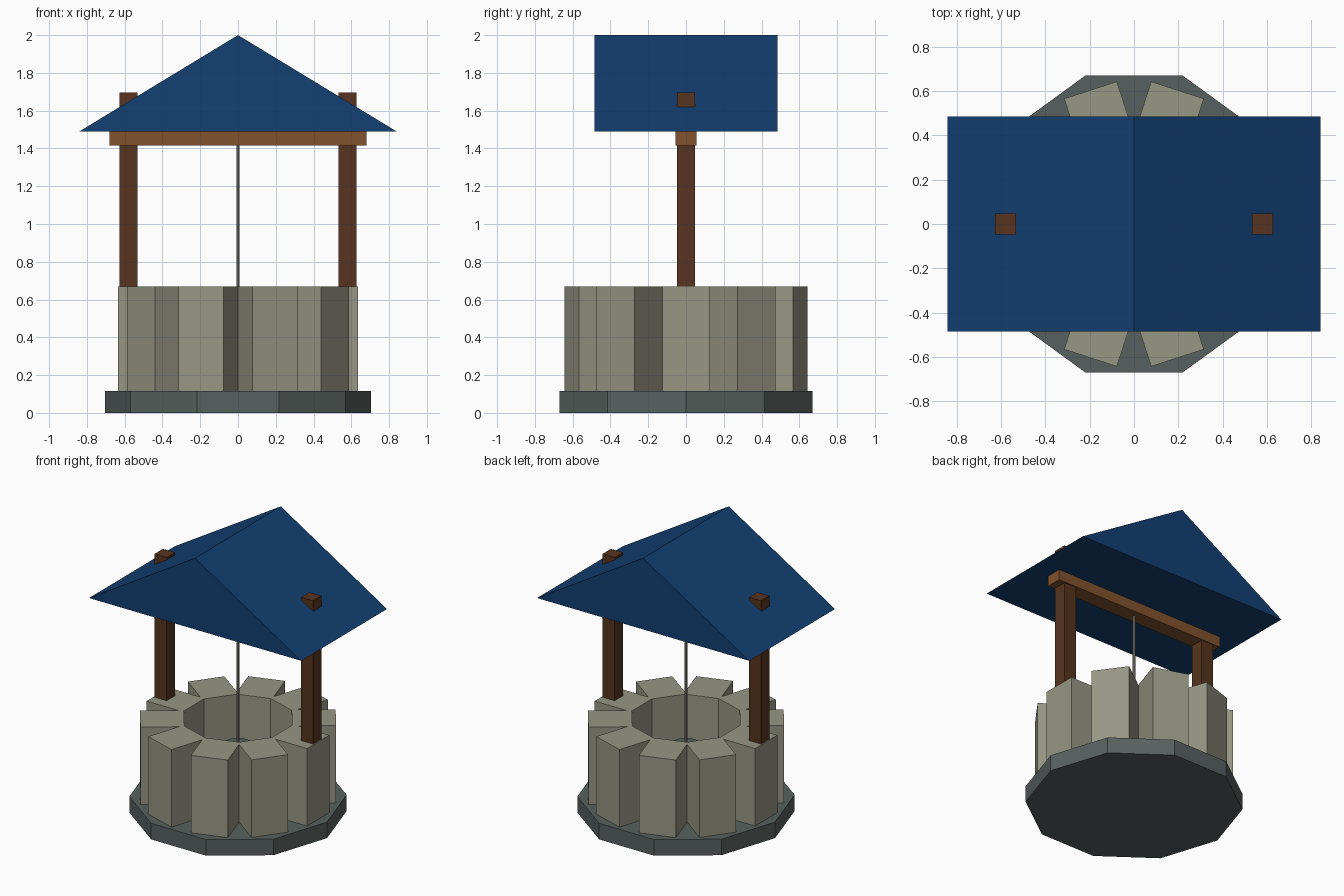
import bpy, math
from mathutils import Matrix

if "Cube" in bpy.data.objects:
    bpy.data.objects.remove(bpy.data.objects["Cube"])


def material(name, rgb):
    m = bpy.data.materials.new(name)
    m.diffuse_color = (*rgb, 1)
    m.use_nodes = True
    m.node_tree.nodes["Principled BSDF"].inputs["Base Color"].default_value = m.diffuse_color
    return m


SLATE = material("slate", (0.095, 0.12, 0.115))
STONE = material("stone", (0.31, 0.31, 0.235))
DARK_WOOD = material("dark_wood", (0.095, 0.034, 0.013))
WOOD = material("wood", (0.22, 0.085, 0.026))
ROPE = material("rope", (0.30, 0.29, 0.24))
BLUE = material("blue_roof", (0.006, 0.05, 0.17))


def mesh_object(name, verts, faces, mat):
    me = bpy.data.meshes.new(name)
    me.from_pydata(verts, [], faces)
    me.materials.append(mat)
    ob = bpy.data.objects.new(name, me)
    bpy.context.collection.objects.link(ob)
    return ob


def prism(name, profile, lo, hi, mat, to_world=lambda a, b, c: (a, b, c)):
    """Extrude a closed counter-clockwise profile from lo to hi."""
    n = len(profile)
    verts = [to_world(a, b, h) for h in (lo, hi) for a, b in profile]
    faces = [tuple(reversed(range(n))), tuple(range(n, 2 * n))]
    faces += [(i, (i + 1) % n, n + (i + 1) % n, n + i) for i in range(n)]
    return mesh_object(name, verts, faces, mat)


def box(name, x0, x1, half_y, z0, z1, mat):
    return prism(name, [(x0, -half_y), (x1, -half_y), (x1, half_y), (x0, half_y)], z0, z1, mat)


def polygon(radius, sides):
    return [(radius * math.cos(math.tau * i / sides), radius * math.sin(math.tau * i / sides))
            for i in range(sides)]


# Ten-sided plinth
prism("base", polygon(0.705, 10), 0, 0.115, SLATE)

# Ring of ten stone blocks
for i in range(10):
    block = box(f"wall_stone_{i + 1}", 0.35, 0.635, 0.125, 0.115, 0.67, STONE)
    block.data.transform(Matrix.Rotation(math.tau * i / 10, 4, "Z"))

# Posts, poking through the roof
for side, x in (("left", -0.58), ("right", 0.58)):
    box(f"{side}_post", x - 0.0475, x + 0.0475, 0.0475, 0.6, 1.695, DARK_WOOD)

# Cross beam
box("cross_beam", -0.68, 0.68, 0.056, 1.415, 1.53, WOOD)

# Gabled roof with the ridge along y
prism("roof", [(-0.84, 1.49), (0.0, 2.0), (0.84, 1.49)], -0.485, 0.485, BLUE,
      lambda a, b, c: (a, c, b))

# Rope and the bucket hanging inside the well
prism("rope", polygon(0.009, 8), 0.46, 1.43, ROPE)
prism("bucket", polygon(0.105, 10), 0.27, 0.48, SLATE)
